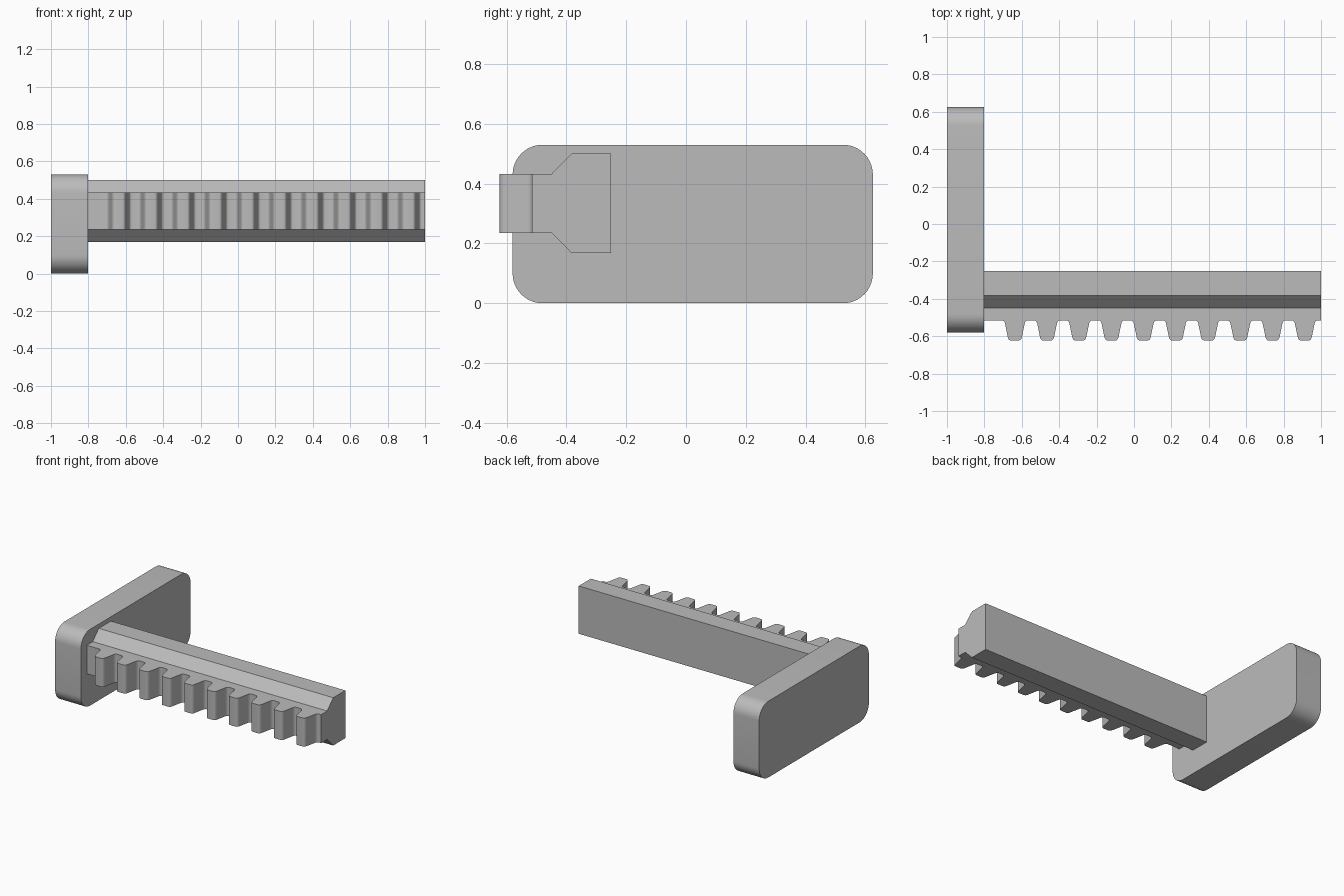
import bpy, bmesh, math

if "Cube" in bpy.data.objects:
    bpy.data.objects.remove(bpy.data.objects["Cube"])

grey = bpy.data.materials.new("plain grey")
grey.diffuse_color = (0.5, 0.5, 0.5, 1)
grey.use_nodes = True
grey.node_tree.nodes["Principled BSDF"].inputs["Base Color"].default_value = grey.diffuse_color


def extrude(name, points, offset):
    """Extrude a closed flat outline by an offset vector."""
    bm = bmesh.new()
    face = bm.faces.new([bm.verts.new(p) for p in points])
    side = bmesh.ops.extrude_face_region(bm, geom=[face])["geom"]
    bmesh.ops.translate(bm, vec=offset,
                        verts=[g for g in side if isinstance(g, bmesh.types.BMVert)])
    bmesh.ops.recalc_face_normals(bm, faces=bm.faces)
    mesh = bpy.data.meshes.new(name)
    bm.to_mesh(mesh)
    bm.free()
    mesh.materials.append(grey)
    obj = bpy.data.objects.new(name, mesh)
    bpy.context.collection.objects.link(obj)
    bpy.ops.object.select_all(action="DESELECT")
    obj.select_set(True)
    bpy.context.view_layer.objects.active = obj
    bpy.ops.object.shade_smooth_by_angle(angle=math.radians(30))
    return obj


def curve(a, b, c, steps=5):
    """Rounded corner from a to c, pulled towards b."""
    return [tuple((1-t)**2*p + 2*t*(1-t)*q + t*t*r for p, q, r in zip(a, b, c))
            for t in (i / steps for i in range(steps + 1))]


# End plate with rounded corners
Y0, Y1, Z1, R = -0.58, 0.625, 0.53, 0.1
plate = []
for k, (cy, cz) in enumerate([(Y1-R, Z1-R), (Y0+R, Z1-R), (Y0+R, R), (Y1-R, R)]):
    for i in range(11):
        a = math.radians(90*k + 9*i)
        plate.append((-1, cy + R*math.cos(a), cz + R*math.sin(a)))
extrude("end_plate", plate, (0.198, 0, 0))

# Rail body with chamfered shoulders
rail = [(-0.25, 0.168), (-0.25, 0.5), (-0.383, 0.5), (-0.449, 0.433),
        (-0.47, 0.433), (-0.47, 0.235), (-0.449, 0.235), (-0.383, 0.168)]
extrude("rail_body", [(-0.802, y, z) for y, z in rail], (1.802, 0, 0))

# Toothed strip along the front of the rail
ROOT, TIP, PITCH = -0.515, -0.623, 0.1722
half = curve((-0.07, ROOT), (-0.056, ROOT), (-0.052, ROOT-0.02)) \
    + curve((-0.038, TIP+0.02), (-0.034, TIP), (-0.019, TIP))
tooth = half + [(-x, y) for x, y in reversed(half)]
strip = [(-0.802, -0.47), (-0.802, ROOT)]
for n in range(10):
    strip += [(-0.637 + n*PITCH + x, y) for x, y in tooth]
strip += [(1, ROOT), (1, -0.47)]
extrude("toothed_strip", [(x, y, 0.235) for x, y in strip], (0, 0, 0.198))
